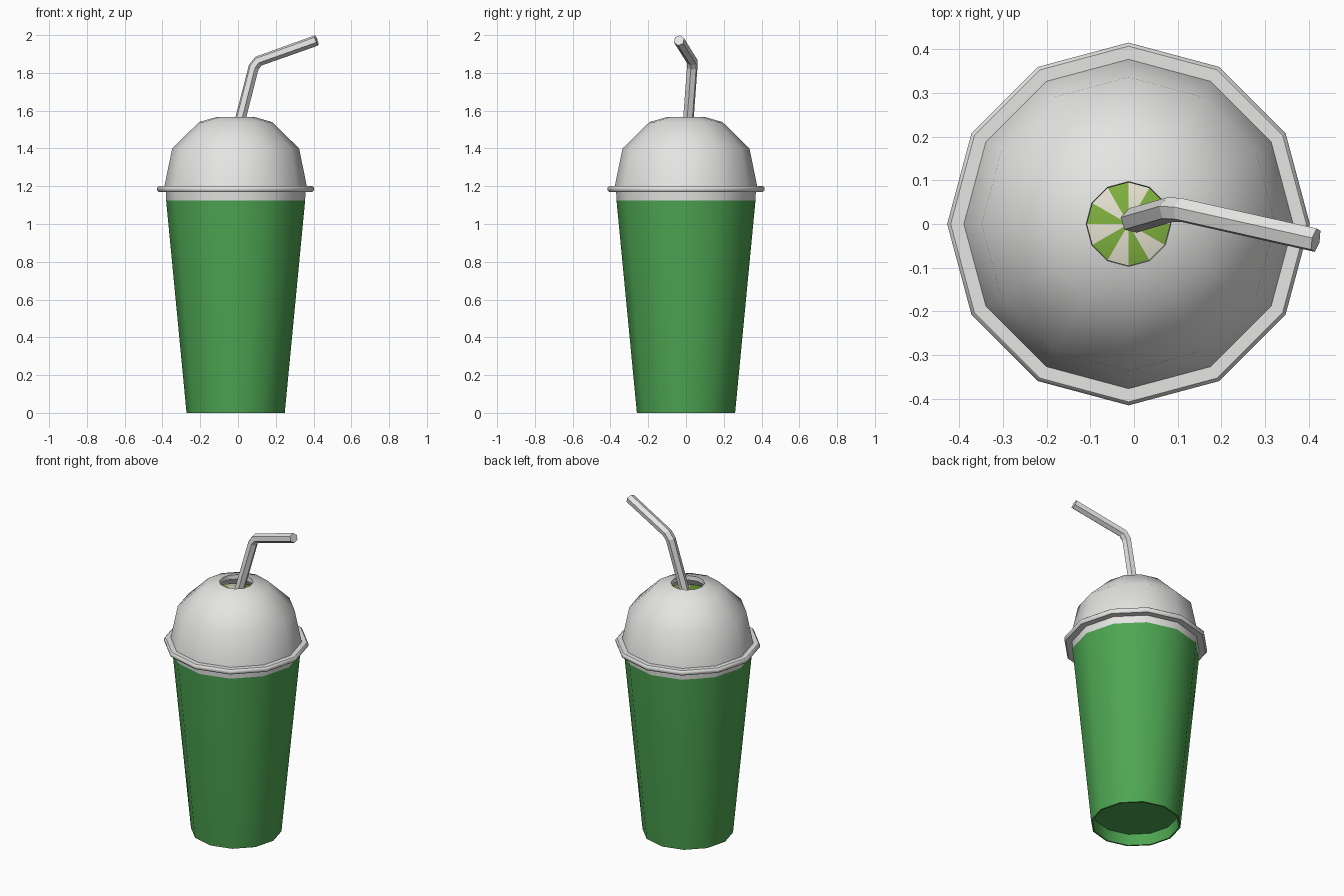
import bpy
import math

if "Cube" in bpy.data.objects:
    bpy.data.objects.remove(bpy.data.objects["Cube"])

CX = -0.0125   # axis of the cup (the straw pokes out to the right)
SIDES = 12


def material(name, rgb):
    m = bpy.data.materials.new(name)
    m.diffuse_color = (*rgb, 1.0)
    m.use_nodes = True
    m.node_tree.nodes["Principled BSDF"].inputs["Base Color"].default_value = m.diffuse_color
    return m


green = material("cup green", (0.075, 0.38, 0.085))
white = material("lid white", (0.78, 0.78, 0.77))
lime = material("lime stripe", (0.22, 0.45, 0.05))
cream = material("cream", (0.80, 0.77, 0.65))


def lathe(name, profile, mats, pick=None, closed=False):
    """Spin (radius, z) points round the cup axis; outside runs bottom to top."""
    verts, rings = [], []
    for r, z in profile:
        n = 1 if r == 0 else SIDES
        rings.append([len(verts) + i for i in range(n)])
        for i in range(n):
            a = math.tau * i / SIDES
            verts.append((CX + r * math.cos(a), r * math.sin(a), z))
    faces, ids = [], []
    pairs = list(zip(rings, rings[1:]))
    if closed:
        pairs.append((rings[-1], rings[0]))
    for k, (lo, hi) in enumerate(pairs):
        for i in range(SIDES):
            j = (i + 1) % SIDES
            if len(lo) == 1:
                faces.append((lo[0], hi[j], hi[i]))
            elif len(hi) == 1:
                faces.append((lo[i], lo[j], hi[0]))
            else:
                faces.append((lo[i], lo[j], hi[j], hi[i]))
            ids.append(pick(k, i) if pick else 0)
    me = bpy.data.meshes.new(name)
    me.from_pydata(verts, [], faces)
    for m in mats:
        me.materials.append(m)
    for p, mi in zip(me.polygons, ids):
        p.material_index = mi
    ob = bpy.data.objects.new(name, me)
    bpy.context.collection.objects.link(ob)
    bpy.ops.object.select_all(action='DESELECT')
    ob.select_set(True)
    bpy.context.view_layer.objects.active = ob
    bpy.ops.object.shade_smooth_by_angle(angle=math.radians(45))
    return ob


# Tapered cup with a recessed base and a plain band below the lid
lathe("cup",
      [(0, 0.07), (0.245, 0.07), (0.25, 0.0), (0.26, 0.0), (0.368, 1.125),
       (0.37, 1.18)],
      [green, white], lambda k, i: 1 if k == 4 else 0)

# Rolled rim of the lid
lathe("lid_rim",
      [(0.365, 1.17), (0.407, 1.17), (0.415, 1.178), (0.415, 1.193),
       (0.407, 1.201), (0.365, 1.201)],
      [white], closed=True)

# Domed lid with a round straw hole, thin wall turned in at the top
lathe("dome_lid",
      [(0.378, 1.195), (0.336, 1.40), (0.193, 1.54), (0.097, 1.567),
       (0.095, 1.54), (0.18, 1.515), (0.315, 1.385), (0.355, 1.195)],
      [white], closed=True)

# Striped filling beneath the lid
lathe("filling",
      [(0.35, 1.19), (0.30, 1.37), (0.17, 1.48), (0, 1.505)],
      [lime, cream], lambda k, i: 0 if i % 2 == 1 else 1)

# Bent six-sided straw
curve = bpy.data.curves.new("straw", 'CURVE')
curve.dimensions = '3D'
curve.bevel_depth = 0.029
curve.bevel_resolution = 1
curve.use_fill_caps = True
path = [(-0.017, 0.004, 1.44), (0.083, 0.033, 1.83), (0.108, 0.032, 1.862),
        (0.416, -0.037, 1.972)]
spline = curve.splines.new('POLY')
spline.points.add(len(path) - 1)
for pt, co in zip(spline.points, path):
    pt.co = (*co, 1)
spline.use_smooth = False
curve.materials.append(white)
straw = bpy.data.objects.new("straw", curve)
bpy.context.collection.objects.link(straw)
bpy.ops.object.select_all(action='DESELECT')
straw.select_set(True)
bpy.context.view_layer.objects.active = straw
bpy.ops.object.convert(target='MESH')
